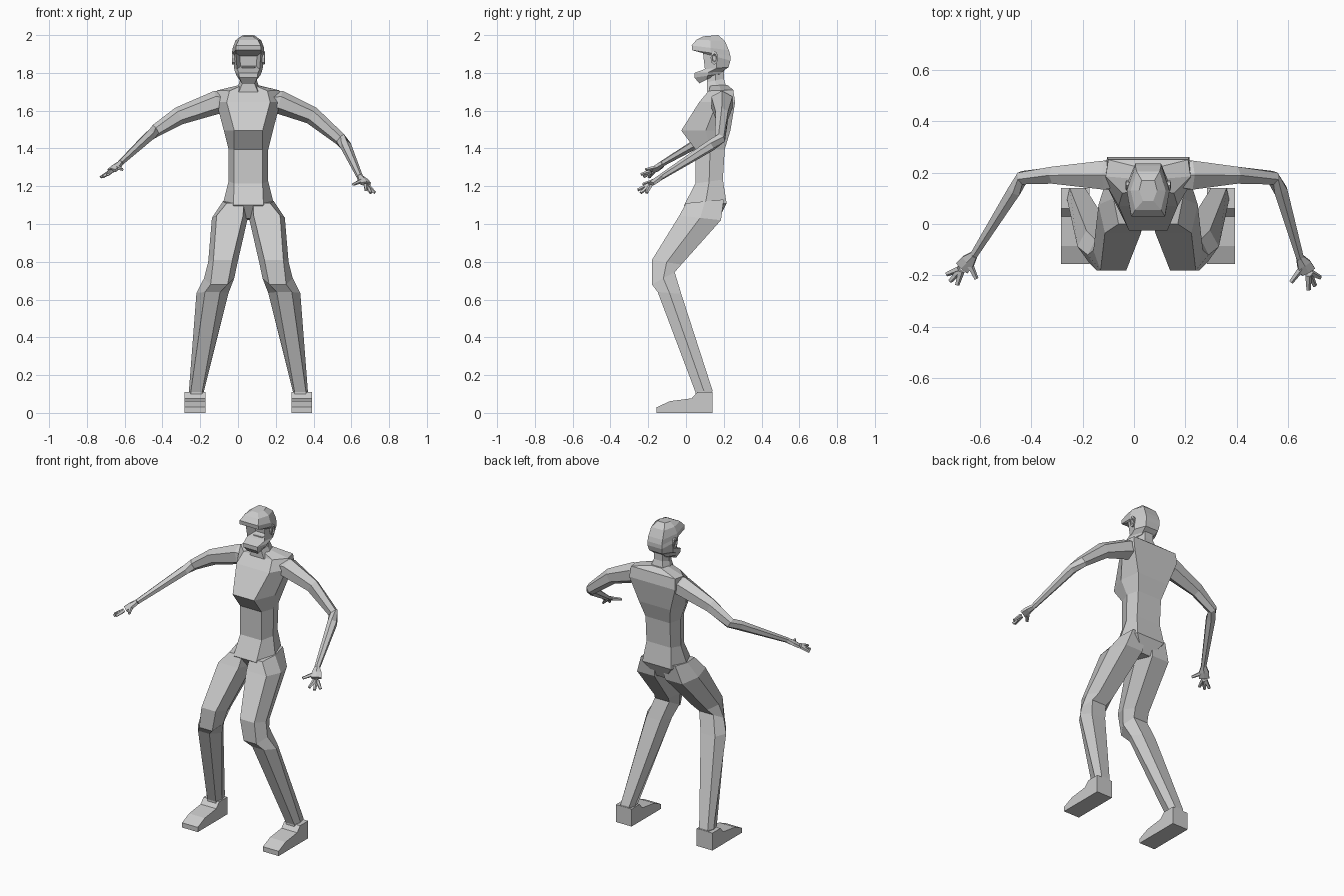
import bpy, bmesh, math
from mathutils import Vector

C = 0.055  # body centre line in x


def finish(name, rings, recess=None):
    """Bridge rings of points into a closed flat-shaded mesh object."""
    bm = bmesh.new()
    rv = [[bm.verts.new(p) for p in r] for r in rings]
    n = len(rv[0])
    picked = []
    for i, (a, b) in enumerate(zip(rv, rv[1:])):
        for k in range(n):
            f = bm.faces.new((a[k], a[(k + 1) % n], b[(k + 1) % n], b[k]))
            if recess is not None and k == 0 and i == recess:
                picked.append(f)
    bm.faces.new(rv[0])
    bm.faces.new(rv[-1])
    bmesh.ops.recalc_face_normals(bm, faces=bm.faces)
    if picked:
        bmesh.ops.inset_region(bm, faces=picked, thickness=0.012, depth=0)
        mid = picked[0].calc_center_median()
        for v in picked[0].verts:  # push the opening inwards and taper it
            v.co = mid + (v.co - mid) * 0.8
            v.co.y += 0.06
    me = bpy.data.meshes.new(name)
    bm.to_mesh(me)
    bm.free()
    ob = bpy.data.objects.new(name, me)
    bpy.context.collection.objects.link(ob)
    return ob


def loft(name, rows, side=1, recess=None):
    """Six-sided sections: front y,z / back y,z / x centre / half widths front, mid, back."""
    rings = []
    for yf, zf, yb, zb, xc, wf, wm, wb in rows:
        ym, zm = (yf + yb) / 2, (zf + zb) / 2
        pts = [(-wf, yf, zf), (wf, yf, zf), (wm, ym, zm),
               (wb, yb, zb), (-wb, yb, zb), (-wm, ym, zm)]
        rings.append([(C + side * (xc + x), y, z) for x, y, z in pts])
    return finish(name, rings, recess)


def tube(name, path, n=6):
    """Sections along a path of x, y, z, vertical radius, sideways radius."""
    rings = []
    P = [Vector(p[:3]) for p in path]
    for i, p in enumerate(P):
        t = (P[min(i + 1, len(P) - 1)] - P[max(i - 1, 0)]).normalized()
        s = t.cross(Vector((0, 0, 1))).normalized()
        u = s.cross(t)
        ru, rs = path[i][3:]
        rings.append([p + u * ru * math.sin(a) + s * rs * math.cos(a)
                      for a in (math.tau * (k + 0.5) / n for k in range(n))])
    return finish(name, rings)


# Torso, neck to crotch
loft("torso", [
    (.13, 1.735, .22, 1.735, 0, .03, .05, .035),
    (.12, 1.705, .25, 1.71, 0, .10, .165, .155),
    (.07, 1.645, .26, 1.645, 0, .115, .17, .16),
    (-.025, 1.495, .235, 1.495, 0, .075, .13, .11),
    (.05, 1.395, .205, 1.395, 0, .075, .105, .085),
    (.05, 1.215, .195, 1.235, 0, .075, .105, .085),
    (-.01, 1.10, .215, 1.11, 0, .08, .135, .10),
    (.04, 1.03, .17, 1.02, 0, .03, .05, .03)])
loft("neck", [
    (.12, 1.83, .20, 1.83, 0, .03, .045, .03),
    (.11, 1.75, .20, 1.77, 0, .03, .045, .03),
    (.11, 1.70, .22, 1.70, 0, .05, .065, .05)])

# Head with brow, recessed face and jutting jaw
loft("head", [
    (.09, 1.993, .17, 2.0, 0, .02, .035, .025),
    (.055, 1.975, .205, 1.97, 0, .05, .068, .045),
    (.03, 1.945, .227, 1.92, 0, .065, .083, .05),
    (.033, 1.92, .235, 1.89, 0, .067, .083, .05),
    (.09, 1.905, .235, 1.865, 0, .066, .08, .05),
    (.10, 1.82, .225, 1.83, 0, .06, .076, .045),
    (.045, 1.80, .19, 1.805, 0, .05, .07, .04),
    (.045, 1.775, .185, 1.795, 0, .048, .062, .04),
    (.07, 1.745, .15, 1.785, 0, .035, .045, .03)], recess=4)

# Ears: flattened tapered ovals
for s, side in ((-1, "left"), (1, "right")):
    finish(f"{side}_ear", [
        [(C + s * x, .15 + .02 * k * math.cos(a), 1.88 + .037 * k * math.sin(a))
         for a in (math.tau * j / 8 for j in range(8))]
        for x, k in ((.06, .8), (.086, 1), (.088, .6), (.08, .5))])

# Legs with bent knees, and wedge feet
for s, side in ((-1, "left"), (1, "right")):
    loft(f"{side}_leg", [
        (.0, 1.11, .20, 1.13, .07, .045, .065, .05),
        (-.035, 1.045, .185, 1.02, .098, .07, .095, .06),
        (-.18, .81, -.025, .785, .135, .05, .078, .05),
        (-.18, .68, -.06, .745, .155, .045, .08, .05),
        (-.15, .64, -.025, .63, .19, .04, .085, .05),
        (.05, .11, .14, .12, .275, .03, .04, .03),
        (.05, .06, .13, .06, .275, .03, .04, .03)], side=s)
    prof = [(-.155, 0), (-.155, .03), (-.085, .062), (.03, .077),
            (.06, .11), (.14, .11), (.14, 0)]
    finish(f"{side}_foot", [[(C + s * x, y, z) for y, z in prof] for x in (.228, .338)])

# Arms: shoulder, upper arm, elbow, wrist
arm_r = [(.055, .05), (.062, .065), (.048, .038), (.034, .028), (.03, .03), (.016, .017)]
arms = {
    "left": [(-.04, .19, 1.64), (-.11, .19, 1.645), (-.31, .19, 1.573),
             (-.435, .18, 1.495), (-.465, .13, 1.47), (-.622, -.12, 1.323)],
    "right": [(.15, .19, 1.64), (.22, .19, 1.645), (.39, .19, 1.575),
              (.54, .18, 1.45), (.57, .13, 1.415), (.645, -.13, 1.25)]}
# Hands: palm end, finger tips, thumb tip
hands = {
    "left": ((-.668, -.17, 1.283),
             [(-.728, -.195, 1.248), (-.715, -.222, 1.25), (-.688, -.237, 1.262)],
             (-.613, -.213, 1.288)),
    "right": ((.677, -.185, 1.213),
              [(.724, -.208, 1.165), (.703, -.24, 1.165), (.678, -.256, 1.18)],
              (.61, -.226, 1.21))}
for side, pts in arms.items():
    tube(f"{side}_arm", [p + r for p, r in zip(pts, arm_r)])
    knuckle, tips, thumb = hands[side]
    wrist = pts[-1]
    mid = tuple((a + b) / 2 for a, b in zip(wrist, knuckle))
    tube(f"{side}_palm", [wrist + (.016, .017), mid + (.016, .032), knuckle + (.013, .034)])
    for i, tip in enumerate(tips + [thumb]):
        base = tuple(m + (t - m) * .2 for m, t in zip(knuckle if i < 3 else mid, tip))
        tube(f"{side}_{'finger' if i < 3 else 'thumb'}_{i + 1}",
             [base + (.012, .014), tip + (.008, .009)], n=5)
